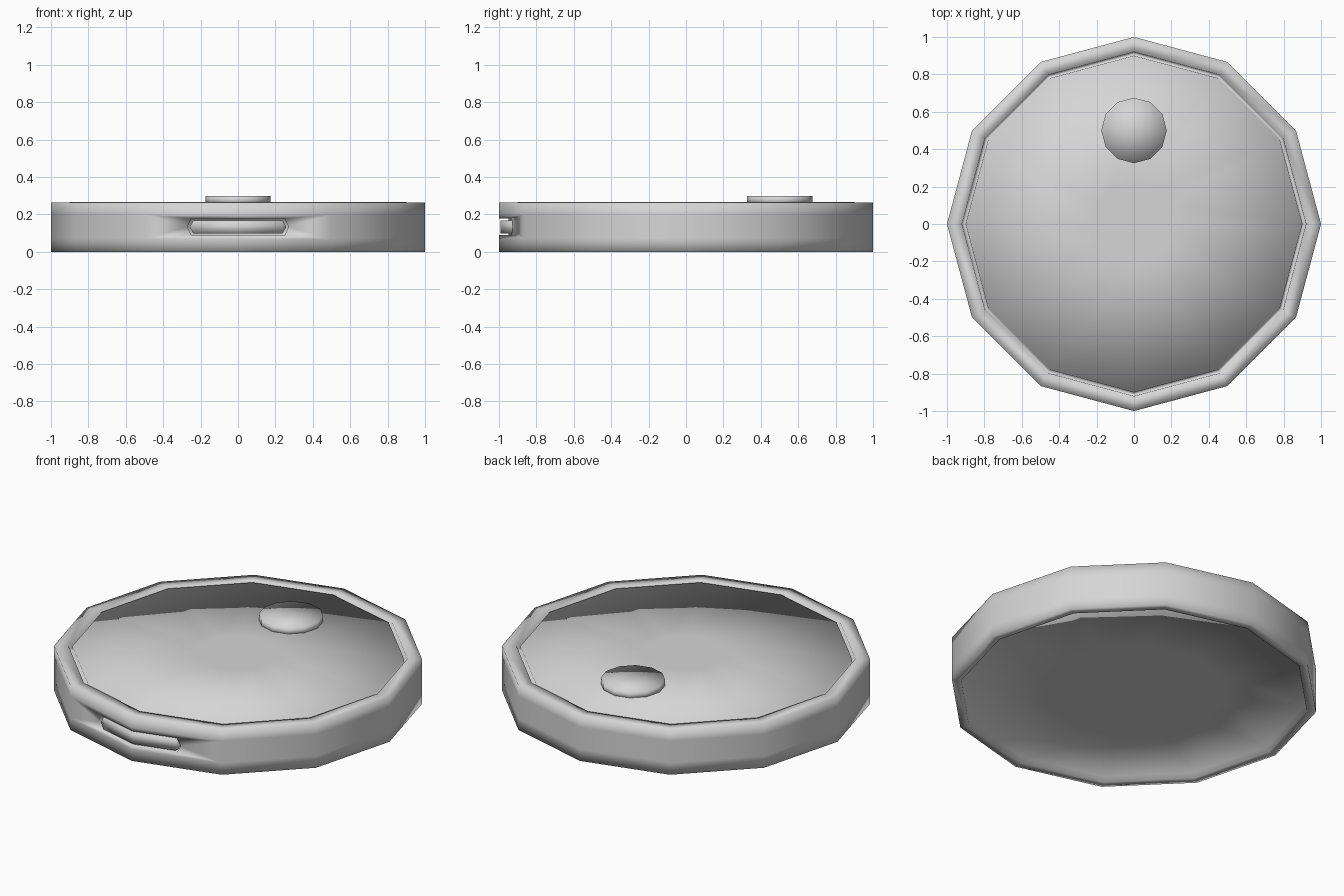
import bpy, bmesh, math

cube = bpy.data.objects.get("Cube")
if cube:
    bpy.data.objects.remove(cube, do_unlink=True)

SIDES = 12
TONE = (0.67, 0.67, 0.67, 1)
grey = bpy.data.materials.new("light_grey")
grey.use_nodes = True
grey.diffuse_color = TONE
grey.node_tree.nodes["Principled BSDF"].inputs["Base Color"].default_value = TONE


def finish(name, bm):
    """Turn a bmesh into a smooth-shaded object."""
    bmesh.ops.recalc_face_normals(bm, faces=bm.faces)
    for f in bm.faces:
        f.smooth = True
    mesh = bpy.data.meshes.new(name)
    bm.to_mesh(mesh)
    bm.free()
    mesh.materials.append(grey)
    obj = bpy.data.objects.new(name, mesh)
    bpy.context.collection.objects.link(obj)
    return obj


def lathe(name, profile):
    """Spin a (radius, height) profile around z."""
    bm = bmesh.new()
    verts = [bm.verts.new((r, 0, z)) for r, z in profile]
    edges = [bm.edges.new(pair) for pair in zip(verts, verts[1:])]
    bmesh.ops.spin(bm, geom=verts + edges, cent=(0, 0, 0), axis=(0, 0, 1),
                   angle=math.tau, steps=SIDES, use_merge=False)
    bmesh.ops.remove_doubles(bm, verts=bm.verts, dist=0.0005)
    return finish(name, bm)


def chevron_bar(name, half, low, high, front, back):
    """Pointed-end bar that follows the two front wall panels."""
    mid, tip = (low + high) / 2, half - 0.02
    bm = bmesh.new()
    for s in (-1, 1):
        outline = [(0, low), (tip, low), (half, mid), (tip, high), (0, high)]
        bm.faces.new([bm.verts.new((s * x, front - 1 + 0.268 * x, z))
                      for x, z in outline])
    bmesh.ops.remove_doubles(bm, verts=bm.verts, dist=0.0005)
    bmesh.ops.recalc_face_normals(bm, faces=bm.faces)
    out = bmesh.ops.extrude_face_region(bm, geom=bm.faces[:], use_keep_orig=True)
    moved = [v for v in out["geom"] if isinstance(v, bmesh.types.BMVert)]
    bmesh.ops.translate(bm, verts=moved, vec=(0, back - front, 0))
    return finish(name, bm)


# Twelve-sided shell: recessed base, wall, rim, narrow groove and flat lid
base = [(0, 0.03), (0.5, 0.03), (0.94, 0.03), (0.95, 0)]
wall = [(1, 0), (1, 0.07), (1, 0.2), (1, 0.265)]
lid = [(0.92, 0.265), (0.918, 0.24), (0.902, 0.24), (0.9, 0.266),
       (0.22, 0.266), (0, 0.266)]
body = lathe("body", base + wall + lid)

# Front slot cut into the wall
cutter = chevron_bar("slot_cutter", 0.27, 0.09, 0.178, -0.05, 0.05)
cutter.hide_render = True
cut = body.modifiers.new("slot", "BOOLEAN")
cut.operation = "DIFFERENCE"
cut.solver = "EXACT"
cut.object = cutter
bpy.context.view_layer.objects.active = body
bpy.ops.object.modifier_apply(modifier=cut.name)
bpy.data.objects.remove(cutter, do_unlink=True)

# Bar inside the slot
chevron_bar("slot_bar", 0.258, 0.098, 0.168, 0.008, 0.055)

# Raised round turret towards the back of the lid
turret = lathe("turret", [(0, 0.255), (0.175, 0.255), (0.175, 0.3), (0, 0.3)])
turret.location.y = 0.5
